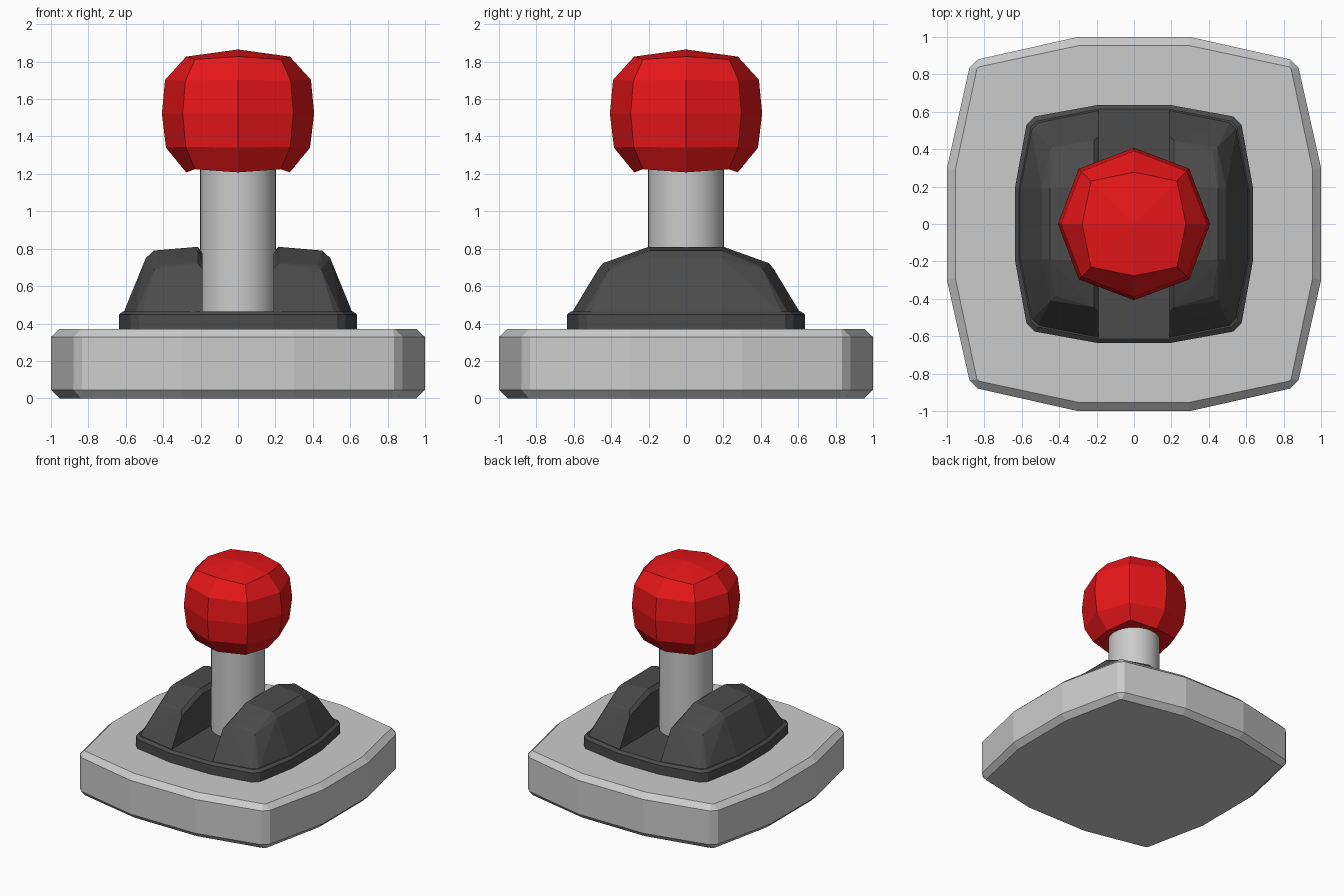
import bpy, bmesh, math

if "Cube" in bpy.data.objects:
    bpy.data.objects.remove(bpy.data.objects["Cube"])


def material(name, rgb):
    m = bpy.data.materials.new(name)
    m.diffuse_color = (*rgb, 1)
    m.use_nodes = True
    m.node_tree.nodes["Principled BSDF"].inputs["Base Color"].default_value = m.diffuse_color
    return m


def finish(bm, name, mat=None):
    bmesh.ops.recalc_face_normals(bm, faces=bm.faces[:])
    me = bpy.data.meshes.new(name)
    bm.to_mesh(me)
    bm.free()
    ob = bpy.data.objects.new(name, me)
    bpy.context.collection.objects.link(ob)
    if mat:
        me.materials.append(mat)
    return ob


def loft(name, rings, mat=None, apex=None):
    """Skin a stack of closed rings; cap with a flat face or an apex fan."""
    bm = bmesh.new()
    rows = [[bm.verts.new(p) for p in r] for r in rings]
    n = len(rows[0])
    for a, b in zip(rows, rows[1:]):
        for i in range(n):
            j = (i + 1) % n
            bm.faces.new((a[i], a[j], b[j], b[i]))
    bm.faces.new(rows[0])
    if apex:
        tip = bm.verts.new(apex)
        for i in range(n):
            bm.faces.new((rows[-1][i], rows[-1][(i + 1) % n], tip))
    else:
        bm.faces.new(rows[-1])
    return finish(bm, name, mat)


def bowed_square(side, half, corner_a, corner_b, z):
    """Square with bowed sides and clipped corners."""
    quarter = [(side, half), (corner_a, corner_b), (corner_b, corner_a), (half, side)]
    ring = []
    for _ in range(4):
        ring += [(x, y, z) for x, y in quarter]
        quarter = [(-y, x) for x, y in quarter]
    return ring


def octagon(r_axis, r_diag, z_axis, z_diag):
    ring = []
    for i in range(8):
        r, z = (r_diag, z_diag) if i % 2 else (r_axis, z_axis)
        a = i * math.pi / 4
        ring.append((r * math.cos(a), r * math.sin(a), z))
    return ring


dark = material("dark_plastic", (0.07, 0.07, 0.07))
red = material("red_plastic", (0.8, 0.008, 0.01))

# Base slab with chamfered rims
outer = (1.0, 0.30, 0.88, 0.835)
inner = (0.955, 0.29, 0.84, 0.83)
loft("base", [bowed_square(*inner, 0), bowed_square(*outer, 0.045),
              bowed_square(*outer, 0.328), bowed_square(*inner, 0.37)])

# Dark flange under the guards
rim = (0.637, 0.19, 0.575, 0.53)
loft("flange", [bowed_square(*rim, 0.36), bowed_square(*rim, 0.447),
                bowed_square(0.615, 0.185, 0.55, 0.52, 0.465)], dark)

# Two convex guards either side of the stick slot
guard = [(0.19, 0.615, 0.45), (0.515, 0.55, 0.45), (0.55, 0.515, 0.45), (0.615, 0.19, 0.45),
         (0.19, 0.47, 0.69), (0.445, 0.41, 0.69), (0.493, 0.19, 0.75),
         (0.215, 0.445, 0.722), (0.42, 0.385, 0.715), (0.45, 0.19, 0.79),
         (0.19, 0.20, 0.775), (0.215, 0.20, 0.81)]
for sx, side in ((-1, "left"), (1, "right")):
    bm = bmesh.new()
    for x, y, z in guard:
        for sy in (-1, 1):
            bm.verts.new((sx * x, sy * y, z))
    bmesh.ops.convex_hull(bm, input=bm.verts[:])
    bmesh.ops.dissolve_limit(bm, angle_limit=math.radians(2),
                             verts=bm.verts[:], edges=bm.edges[:])
    finish(bm, side + "_guard", dark)

# Smooth round stick
bpy.ops.mesh.primitive_cylinder_add(vertices=32, radius=0.204, depth=0.8,
                                    location=(0, 0, 0.85))
bpy.context.object.name = "stick"
bpy.ops.object.shade_smooth_by_angle()

# Faceted ball knob
loft("knob", [octagon(0.277, 0.325, 1.208, 1.225), octagon(0.385, 0.395, 1.34, 1.345),
              octagon(0.407, 0.418, 1.522, 1.522), octagon(0.39, 0.398, 1.703, 1.698),
              octagon(0.277, 0.325, 1.827, 1.812)], red, apex=(0, 0, 1.865))
